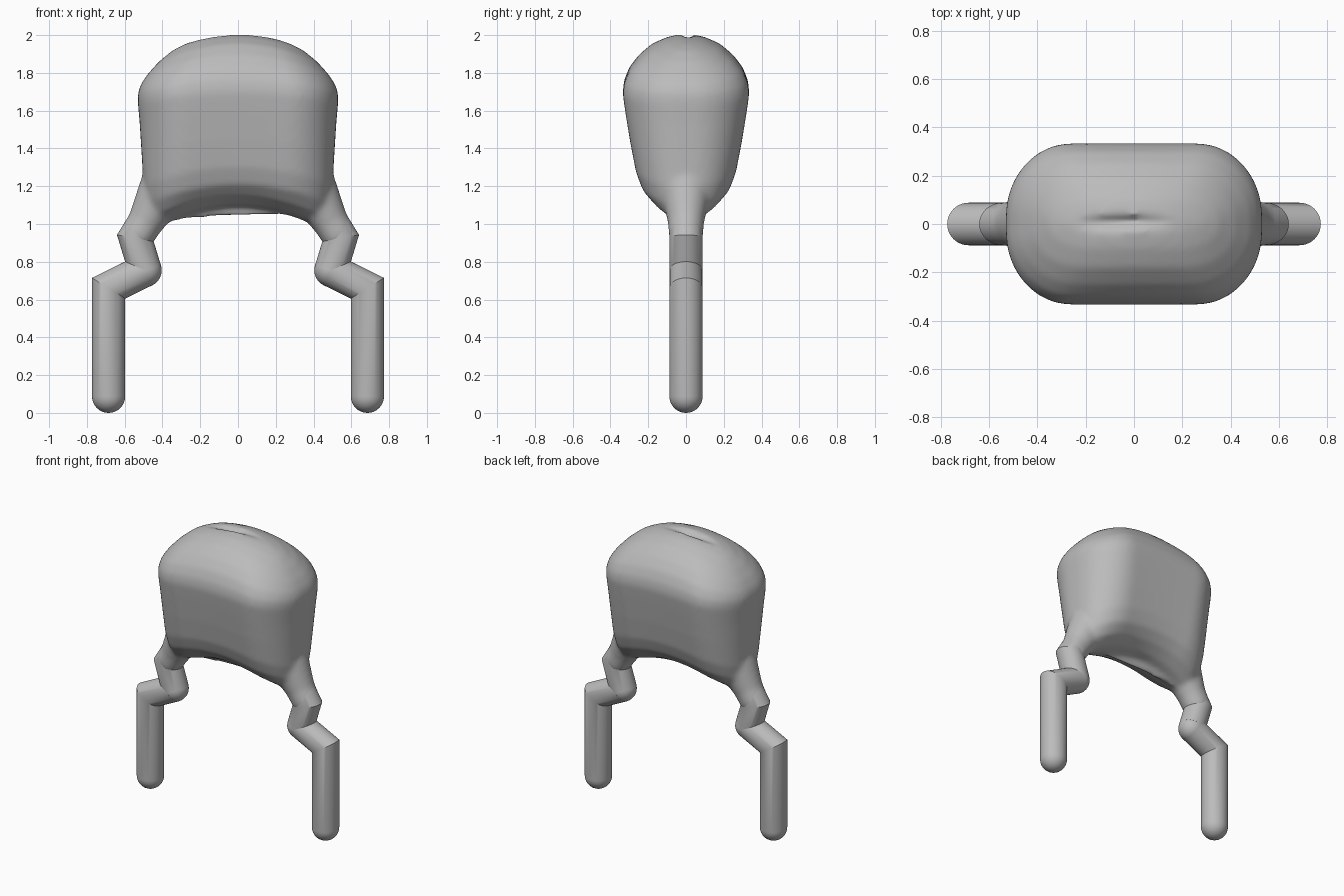
import bpy, bmesh, math
from mathutils import Vector, Matrix

cube = bpy.data.objects.get("Cube")
if cube:
    bpy.data.objects.remove(cube, do_unlink=True)

grey = bpy.data.materials.new("plain grey")
grey.use_nodes = True
grey.diffuse_color = (0.5, 0.5, 0.5, 1)
grey.node_tree.nodes["Principled BSDF"].inputs["Base Color"].default_value = (0.5, 0.5, 0.5, 1)
LEAD_R = 0.088


def skin(bm, rings):
    """Bridge a list of point rings and close both ends."""
    rows = [[bm.verts.new(p) for p in ring] for ring in rings]
    n = len(rows[0])
    for a, b in zip(rows, rows[1:]):
        for i in range(n):
            j = (i + 1) % n
            bm.faces.new((a[i], a[j], b[j], b[i]))
    bm.faces.new(rows[0][::-1])
    bm.faces.new(rows[-1])


def tube(bm, path, side, n=40):
    """Mitred round tube through (x, z, radius) points in the xz plane."""
    pts = [Vector((side * x, 0, z)) for x, z, r in path]
    rings = []
    for i, p in enumerate(pts):
        d0 = (p - pts[max(i - 1, 0)]).normalized()
        d1 = (pts[min(i + 1, len(pts) - 1)] - p).normalized()
        t = (d0 + d1).normalized()
        d = d1 if d1.length else d0
        across = Vector((t.z, 0, -t.x)) * path[i][2] / t.dot(d)
        rings.append([p + across * math.cos(2 * math.pi * k / n)
                      + Vector((0, path[i][2] * math.sin(2 * math.pi * k / n), 0))
                      for k in range(n)])
    skin(bm, rings)


def body_ring(a, w, z, bend, n=16):
    """Rounded rectangle in plan whose ends droop with x squared."""
    rx, ry = a * 0.51, w * 0.9
    ring = []
    for q, (sx, sy) in enumerate(((1, 1), (-1, 1), (-1, -1), (1, -1))):
        for k in range(n + 1):
            ang = (q + k / n) * math.pi / 2
            x = sx * (a - rx) + rx * math.cos(ang)
            ring.append((x, sy * (w - ry) + ry * math.sin(ang), z - bend * x * x))
        # points along the long flat sides, so that they follow the bend
        if q % 2 == 0:
            for k in range(1, 12):
                x = sx * (a - rx) * (1 - k / 6)
                ring.append((x, sy * w, z - bend * x * x))
    return ring


def finish(bm, name):
    bmesh.ops.recalc_face_normals(bm, faces=bm.faces)
    me = bpy.data.meshes.new(name)
    bm.to_mesh(me)
    bm.free()
    me.materials.append(grey)
    ob = bpy.data.objects.new(name, me)
    bpy.context.collection.objects.link(ob)
    bpy.ops.object.select_all(action="DESELECT")
    ob.select_set(True)
    bpy.context.view_layer.objects.active = ob
    bpy.ops.object.shade_smooth_by_angle(angle=math.radians(30))
    return ob


# Dipped body: half length, half width, height, droop, from bottom to top
levels = [(.36, .02, 1.09, .6), (.42, .09, 1.105, .6), (.46, .17, 1.15, .55),
          (.485, .23, 1.21, .45), (.50, .265, 1.30, .4), (.51, .295, 1.45, .3),
          (.52, .32, 1.60, .25), (.53, .335, 1.70, .2), (.53, .328, 1.76, .25),
          (.515, .30, 1.83, .35), (.48, .25, 1.895, .45), (.42, .18, 1.955, .55),
          (.35, .10, 1.99, .6), (.28, .03, 2.005, .65)]
bm = bmesh.new()
skin(bm, [body_ring(*level) for level in levels])
# Coating that runs down onto each lead
for side in (1, -1):
    tube(bm, [(.36, 1.25, .14), (.405, 1.16, .13), (.45, 1.08, .112),
              (.49, 1.01, .096), (.545, .92, .09)], side)
body = finish(bm, "body")
fuse = body.modifiers.new("fuse", "REMESH")
fuse.mode = "VOXEL"
fuse.voxel_size = 0.014
fuse.use_smooth_shade = True
soften = body.modifiers.new("soften", "SMOOTH")
soften.factor = 0.5
soften.iterations = 14

# Kinked wire leads with rounded tips
for side, word in ((1, "left"), (-1, "right")):
    bm = bmesh.new()
    tube(bm, [(.49, 1.02, LEAD_R), (.545, .93, LEAD_R), (.492, .755, LEAD_R)], side)
    tip = [(.685, LEAD_R * (1 - math.sin(a)), LEAD_R * math.cos(a))
           for a in (math.pi / 2 * k / 8 * .98 for k in range(9))]
    tube(bm, [(.492, .755, LEAD_R), (.685, .66, LEAD_R)] + tip, side)
    bmesh.ops.create_uvsphere(bm, u_segments=40, v_segments=20, radius=LEAD_R,
                              matrix=Matrix.Translation((side * .492, 0, .755)))
    finish(bm, word + "_lead")
